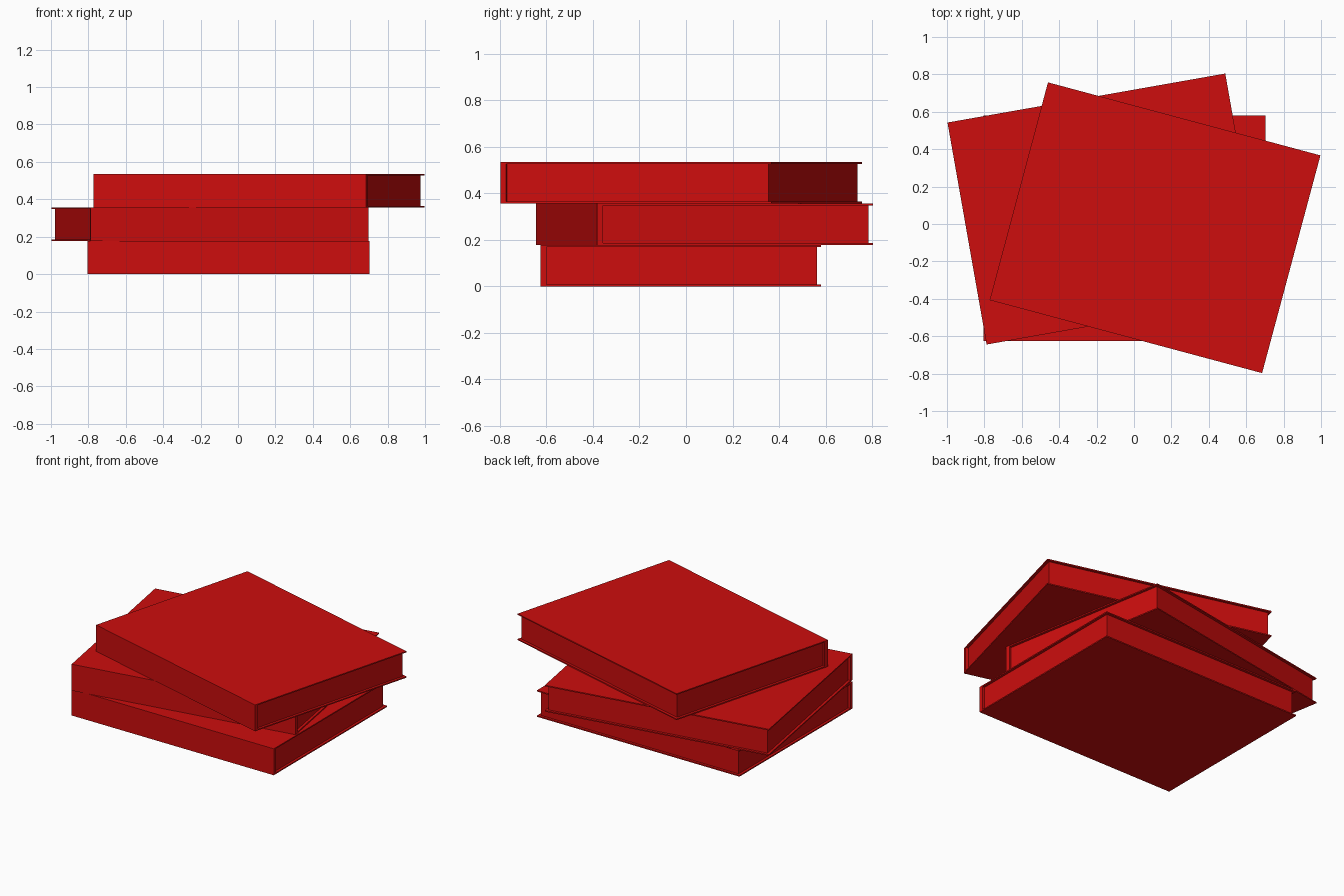
import bpy
from math import radians
from mathutils import Matrix, Vector

cube = bpy.data.objects.get("Cube")
if cube:
    bpy.data.objects.remove(cube, do_unlink=True)

# Red cloth used on every part
red = bpy.data.materials.new("red")
red.use_nodes = True
colour = (0.61, 0.004, 0.004, 1)
red.diffuse_color = colour
red.node_tree.nodes["Principled BSDF"].inputs["Base Color"].default_value = colour

LENGTH, DEPTH, HEIGHT = 1.508, 1.205, 0.178
BOARD, SPINE, INSET = 0.008, 0.025, 0.017


def box(name, low, high, placement):
    """Box between two corners in book space, set into place."""
    low, high = Vector(low), Vector(high)
    bpy.ops.mesh.primitive_cube_add(size=1)
    obj = bpy.context.object
    obj.name = name
    obj.data.transform(Matrix.Translation((low + high) / 2) @ Matrix.Diagonal((*(high - low), 1)))
    obj.matrix_world = placement
    obj.data.materials.append(red)
    return obj


def book(name, x, y, level, angle):
    placement = Matrix.Translation((x, y, level * HEIGHT)) @ Matrix.Rotation(radians(angle), 4, "Z")
    w, d = LENGTH / 2, DEPTH / 2
    # Thin cover boards
    box(name + "_back_cover", (-w, -d, 0), (w, d, BOARD), placement)
    box(name + "_front_cover", (-w, -d, HEIGHT - BOARD), (w, d, HEIGHT), placement)
    # Full-length spine along the front
    box(name + "_spine", (-w, -d, BOARD), (w, -d + SPINE, HEIGHT - BOARD), placement)
    # Page block set back on the three open sides
    box(name + "_pages", (-w + INSET, -d + SPINE, BOARD),
        (w - INSET, d - INSET, HEIGHT - BOARD), placement)


book("bottom_book", -0.05, -0.0225, 0, 0)
book("middle_book", -0.15, 0.08, 1, 10)
book("top_book", 0.1125, -0.02, 2, -15)
